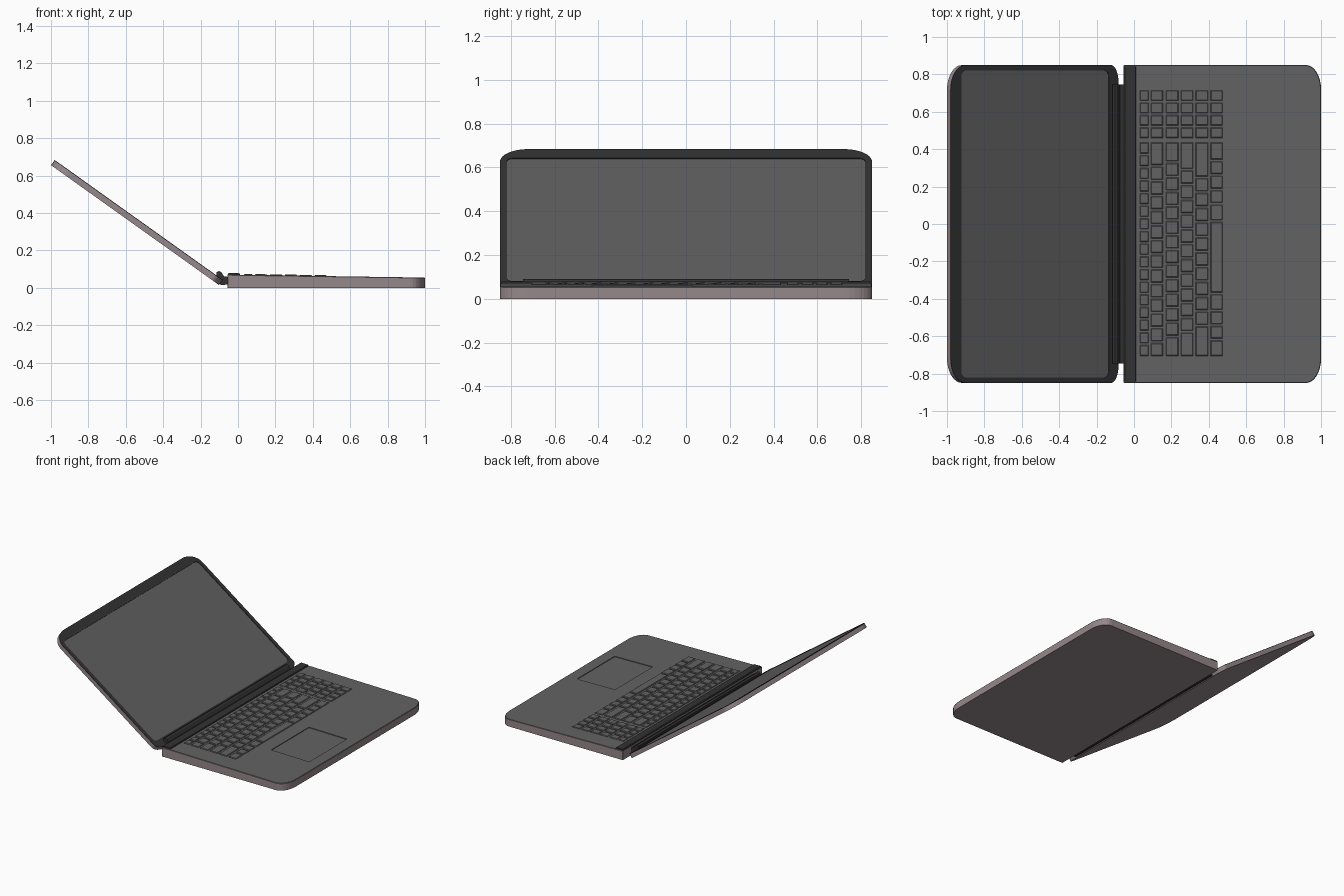
import bpy, bmesh, math
from mathutils import Vector

if "Cube" in bpy.data.objects:
    bpy.data.objects.remove(bpy.data.objects["Cube"])


def mat(name, rgb):
    m = bpy.data.materials.new(name)
    m.diffuse_color = (*rgb, 1)
    m.use_nodes = True
    m.node_tree.nodes["Principled BSDF"].inputs["Base Color"].default_value = m.diffuse_color
    return m


SHELL = mat("shell mauve grey", (0.30, 0.245, 0.255))
DECK = mat("deck grey", (0.125, 0.125, 0.125))
BEZEL = mat("bezel black", (0.032, 0.032, 0.032))
SCREEN = mat("screen grey", (0.115, 0.115, 0.115))


def finish(name, bm, mats):
    bmesh.ops.recalc_face_normals(bm, faces=bm.faces)
    me = bpy.data.meshes.new(name)
    bm.to_mesh(me)
    bm.free()
    for m in mats:
        me.materials.append(m)
    ob = bpy.data.objects.new(name, me)
    bpy.context.collection.objects.link(ob)
    return ob


def outline(x0, x1, y0, y1, back, front, n=8):
    """Rectangle with elliptical corners; back/front = (x radius, y radius)."""
    pts = []
    for cx, cy, (rx, ry), sx, sy, a0 in (
            (x1, y1, front, -1, -1, 0), (x0, y1, back, 1, -1, 90),
            (x0, y0, back, 1, 1, 180), (x1, y0, front, -1, 1, 270)):
        for i in range(n + 1):
            a = math.radians(a0 + 90 * i / n)
            pts.append((cx + sx * rx + rx * math.cos(a), cy + sy * ry + ry * math.sin(a)))
    return pts


def loft(bm, rings, idx):
    """Join rings of points, cap both ends; idx = material per band, then start and end cap."""
    vs = [[bm.verts.new(p) for p in r] for r in rings]
    n = len(vs[0])
    for k in range(len(vs) - 1):
        for i in range(n):
            j = (i + 1) % n
            bm.faces.new((vs[k][i], vs[k][j], vs[k + 1][j], vs[k + 1][i])).material_index = idx[k]
    bm.faces.new(vs[0][::-1]).material_index = idx[-2]
    bm.faces.new(vs[-1]).material_index = idx[-1]


def deck_z(x):
    return 0.07 - 0.015 * x


# base: wedge shell, deck on top, sunken touchpad
body = outline(-0.055, 1.0, -0.85, 0.85, (0.004, 0.004), (0.08, 0.13))
pad = outline(0.585, 0.91, -0.43, 0.03, (0.006, 0.006), (0.006, 0.006))
bm = bmesh.new()
loft(bm, [[(x, y, 0) for x, y in body],
          [(x, y, deck_z(x) - 0.003) for x, y in body],
          [(x * 0.997, y * 0.997, deck_z(x)) for x, y in body],
          [(x, y, deck_z(x)) for x, y in pad],
          [(x, y, deck_z(x) - 0.005) for x, y in pad]], [0, 1, 1, 1, 0, 1])
finish("base", bm, [SHELL, DECK])

# lid: tilted slab with bezel and sunken screen
A = math.radians(35.5)
along = Vector((-math.cos(A), 0, math.sin(A)))
out = Vector((math.sin(A), 0, math.cos(A)))
hinge_origin = Vector((-0.118, 0, 0.027))


def tilt(pts, w):
    return [hinge_origin + along * u + out * w + Vector((0, y, 0)) for u, y in pts]


lid = outline(-0.02, 1.083, -0.85, 0.85, (0.05, 0.1), (0.1, 0.13))
glass = outline(0.045, 1.012, -0.82, 0.82, (0.03, 0.03), (0.03, 0.03))
bm = bmesh.new()
loft(bm, [tilt(lid, 0), tilt(lid, 0.03), tilt(lid, 0.034), tilt(glass, 0.034), tilt(glass, 0.030)],
     [0, 1, 1, 1, 0, 2])
finish("lid", bm, [SHELL, BEZEL, SCREEN])


def bar(name, profile, half, material):
    """Extrude an x-z profile along y."""
    bm = bmesh.new()
    loft(bm, [[(x, y, z) for x, z in profile] for y in (-half, half)], [0, 0, 0])
    finish(name, bm, [material])


# hinge between the halves, and raised strip behind the keyboard
bar("hinge", [(-0.115, 0.03), (-0.115, 0.083), (-0.102, 0.09), (-0.09, 0.085),
              (-0.075, 0.062), (-0.05, 0.058), (-0.05, 0.02), (-0.085, 0.014)], 0.745, BEZEL)
bar("rear_strip", [(-0.054, 0.06), (-0.054, 0.076), (-0.048, 0.08), (0.008, 0.078),
                   (0.012, 0.073), (0.012, 0.06)], 0.842, BEZEL)


def key(bm, x0, x1, y0, y1):
    rings = []
    for inset, h in ((0, -0.004), (0, 0.002), (0.004, 0.005)):
        rings.append([(x, y, deck_z(x) + h) for x, y in (
            (x0 + inset, y0 + inset), (x1 - inset, y0 + inset),
            (x1 - inset, y1 - inset), (x0 + inset, y1 - inset))])
    loft(bm, rings, [0, 0, 0, 0])


# keyboard: six rows of main keys, widths listed from +y to -y, plus number pad
rows = [(0.032, 0.078, [1] * 17),
        (0.09, 0.155, [1.65] + [1] * 13),
        (0.17, 0.237, [1.4] + [1] * 12 + [1.4]),
        (0.25, 0.316, [1.9] + [1] * 11 + [1.7]),
        (0.33, 0.396, [2.4] + [1] * 10 + [2.1]),
        (0.41, 0.474, [1.3, 1, 1, 1, 1.2, 5, 1.2, 1, 1, 1.2])]
GAP = 0.011
bm = bmesh.new()
for x0, x1, widths in rows:
    for top, bottom, ws in ((0.44, -0.71, widths), (0.72, 0.455, [1] * 4)):
        unit = (top - bottom) / sum(ws)
        y = top
        for w in ws:
            key(bm, x0, x1, y - w * unit + GAP / 2, y - GAP / 2)
            y -= w * unit
finish("keyboard_keys", bm, [DECK])
